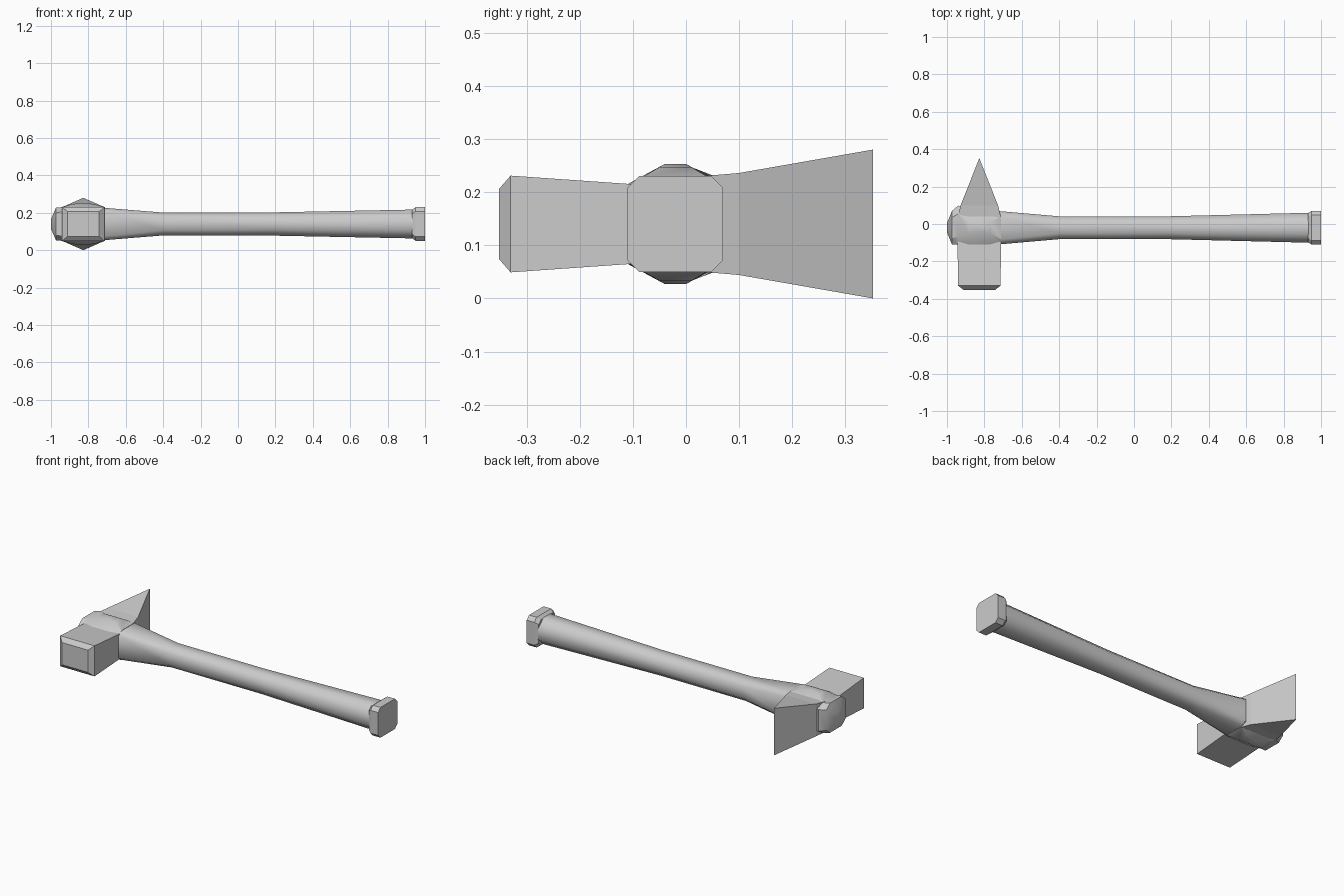
import bpy, math

if "Cube" in bpy.data.objects:
    bpy.data.objects.remove(bpy.data.objects["Cube"])

CY, CZ, HX = -0.02, 0.14, -0.827  # handle axis and head centre


def loft(name, rings, smooth=None):
    """Skin equal-length rings of points and cap both ends."""
    n = len(rings[0])
    verts = [p for r in rings for p in r]
    faces = [tuple(range(n))[::-1],
             tuple(range((len(rings) - 1) * n, len(rings) * n))]
    for k in range(len(rings) - 1):
        for i in range(n):
            j = (i + 1) % n
            faces.append((k * n + i, k * n + j, (k + 1) * n + j, (k + 1) * n + i))
    me = bpy.data.meshes.new(name)
    me.from_pydata(verts, [], faces)
    ob = bpy.data.objects.new(name, me)
    bpy.context.collection.objects.link(ob)
    bpy.ops.object.select_all(action='DESELECT')
    ob.select_set(True)
    bpy.context.view_layer.objects.active = ob
    bpy.ops.object.mode_set(mode='EDIT')
    bpy.ops.mesh.select_all(action='SELECT')
    bpy.ops.mesh.remove_doubles(threshold=0.0001)
    bpy.ops.mesh.normals_make_consistent(inside=False)
    bpy.ops.object.mode_set(mode='OBJECT')
    if smooth:
        bpy.ops.object.shade_smooth_by_angle(angle=math.radians(smooth))
    return ob


def octagon(x, hy, hz, fy, fz, cy=CY):
    """Chamfered cross-section of the handle: half sizes and half flats."""
    pts = [(hy, -fz), (hy, fz), (fy, hz), (-fy, hz),
           (-hy, fz), (-hy, -fz), (-fy, -hz), (fy, -hz)]
    return [(x, cy + a, CZ + b) for a, b in pts]


def rect(y, hx, hz):
    """Cross-section of the head parts."""
    return [(HX + a * hx, y, CZ + b * hz)
            for a, b in ((-1, -1), (1, -1), (1, 1), (-1, 1))]


# Handle: smooth shaft with a flared throat
loft("handle", [octagon(*s) for s in (
    (-0.71, 0.088, 0.086, 0.062, 0.066),
    (-0.40, 0.061, 0.061, 0.030, 0.033),
    (0.18, 0.061, 0.062, 0.028, 0.028),
    (0.935, 0.080, 0.077, 0.035, 0.035))], 50)

# Butt knob
loft("butt_knob", [octagon(*s) for s in (
    (0.93, 0.078, 0.075, 0.055, 0.055),
    (0.95, 0.09, 0.09, 0.068, 0.068),
    (1.0, 0.09, 0.09, 0.068, 0.068))])

# Head socket: bulged body with a domed end
loft("head_socket", [octagon(*s) for s in (
    (-1.0, 0.025, 0.025, 0.015, 0.015),
    (-0.973, 0.09, 0.088, 0.055, 0.06),
    (-0.94, 0.104, 0.090, 0.060, 0.065, -0.006),
    (-0.885, 0.09, 0.107, 0.030, 0.075),
    (HX, 0.09, 0.113, 0.020, 0.075),
    (-0.77, 0.09, 0.107, 0.030, 0.075),
    (-0.71, 0.088, 0.088, 0.062, 0.066))], 30)

# Hammer poll with a chamfered striking face
loft("hammer_poll", [rect(*s) for s in (
    (-0.352, 0.085, 0.066),
    (-0.33, 0.113, 0.091),
    (-0.03, 0.118, 0.070))])

# Wedge blade flaring to a vertical edge
loft("wedge_blade", [rect(*s) for s in (
    (0.0, 0.117, 0.086),
    (0.03, 0.117, 0.090),
    (0.10, 0.100, 0.096),
    (0.352, 0.0, 0.14))])
